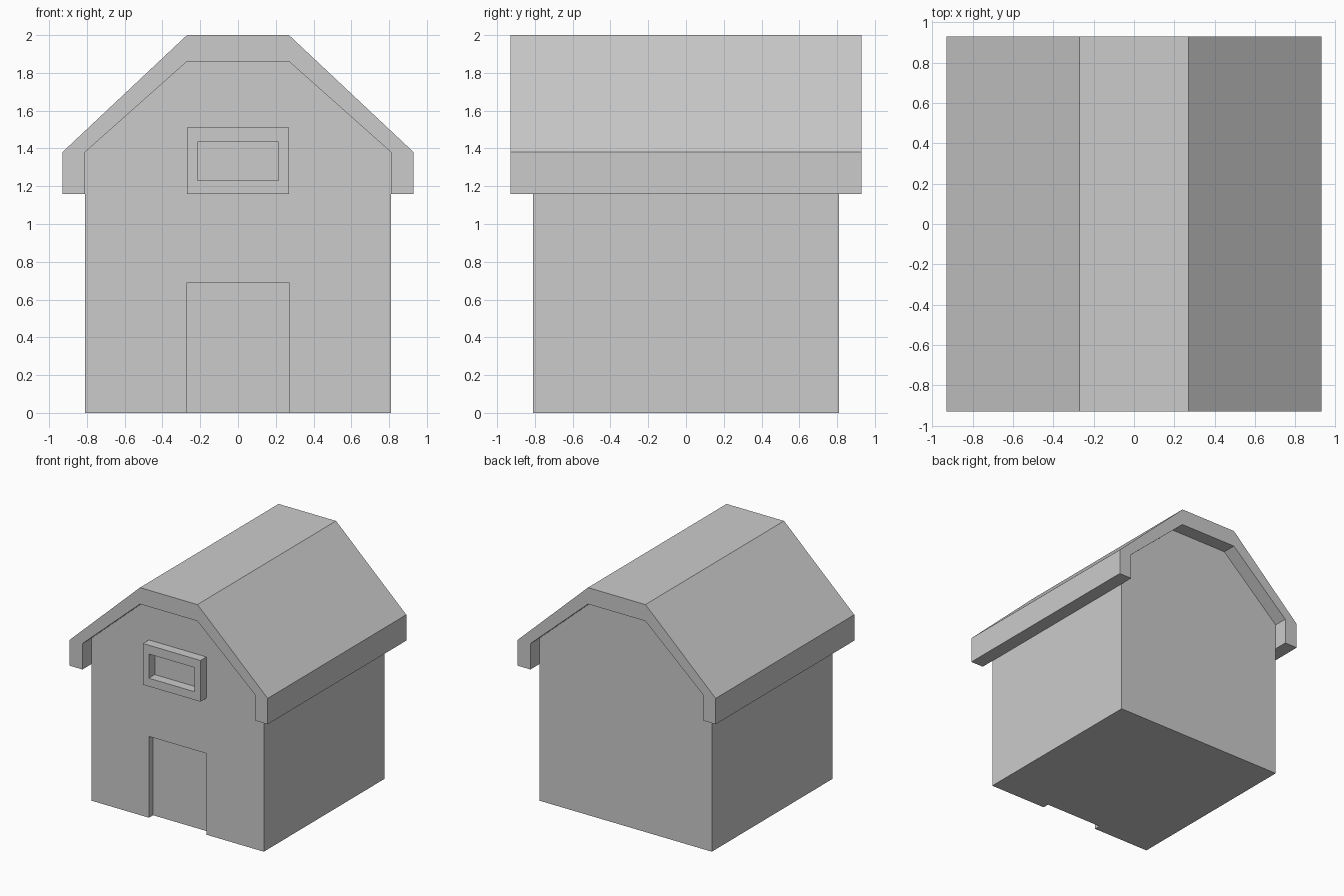
import bpy, bmesh

if "Cube" in bpy.data.objects:
    bpy.data.objects.remove(bpy.data.objects["Cube"])


def prism(name, profile, y0, y1):
    """Extrude a closed x-z profile from y0 to y1."""
    bm = bmesh.new()
    face = bm.faces.new([bm.verts.new((x, y0, z)) for x, z in profile])
    new = bmesh.ops.extrude_face_region(bm, geom=[face])["geom"]
    verts = [v for v in new if isinstance(v, bmesh.types.BMVert)]
    bmesh.ops.translate(bm, verts=verts, vec=(0, y1 - y0, 0))
    bmesh.ops.recalc_face_normals(bm, faces=bm.faces)
    mesh = bpy.data.meshes.new(name)
    bm.to_mesh(mesh)
    bm.free()
    obj = bpy.data.objects.new(name, mesh)
    bpy.context.collection.objects.link(obj)
    return obj


def rect(half_width, z0, z1):
    return [(-half_width, z0), (half_width, z0), (half_width, z1), (-half_width, z1)]


def mirrored(right):
    """Complete a right-hand outline with its mirror image."""
    return right + [(-x, z) for x, z in reversed(right)]


def cut(obj, cutter):
    mod = obj.modifiers.new("cut", "BOOLEAN")
    mod.operation = "DIFFERENCE"
    mod.solver = "EXACT"
    mod.object = cutter
    bpy.context.view_layer.objects.active = obj
    bpy.ops.object.modifier_apply(modifier=mod.name)
    bpy.data.objects.remove(cutter)


WALL, EAVE = 0.81, 0.93

# Walls with gambrel gable and a shallow door recess
walls = prism("barn_walls", mirrored([(WALL, 0), (WALL, 1.38), (0.27, 1.86)]), -WALL, WALL)
cut(walls, prism("door_cutter", rect(0.27, -0.2, 0.69), -1.0, -0.755))

# Roof shell overhanging on all sides
outer = [(EAVE, 1.16), (EAVE, 1.38), (0.27, 2.0)]
inner = [(WALL, 1.16), (WALL, 1.38), (0.27, 1.86)]
prism("roof", mirrored(outer) + mirrored(inner)[::-1], -EAVE, EAVE)

# Loft window frame standing out from the front wall
frame = prism("window_frame", rect(0.27, 1.16, 1.51), -0.89, -WALL)
cut(frame, prism("window_cutter", rect(0.215, 1.23, 1.435), -1.0, -0.7))
